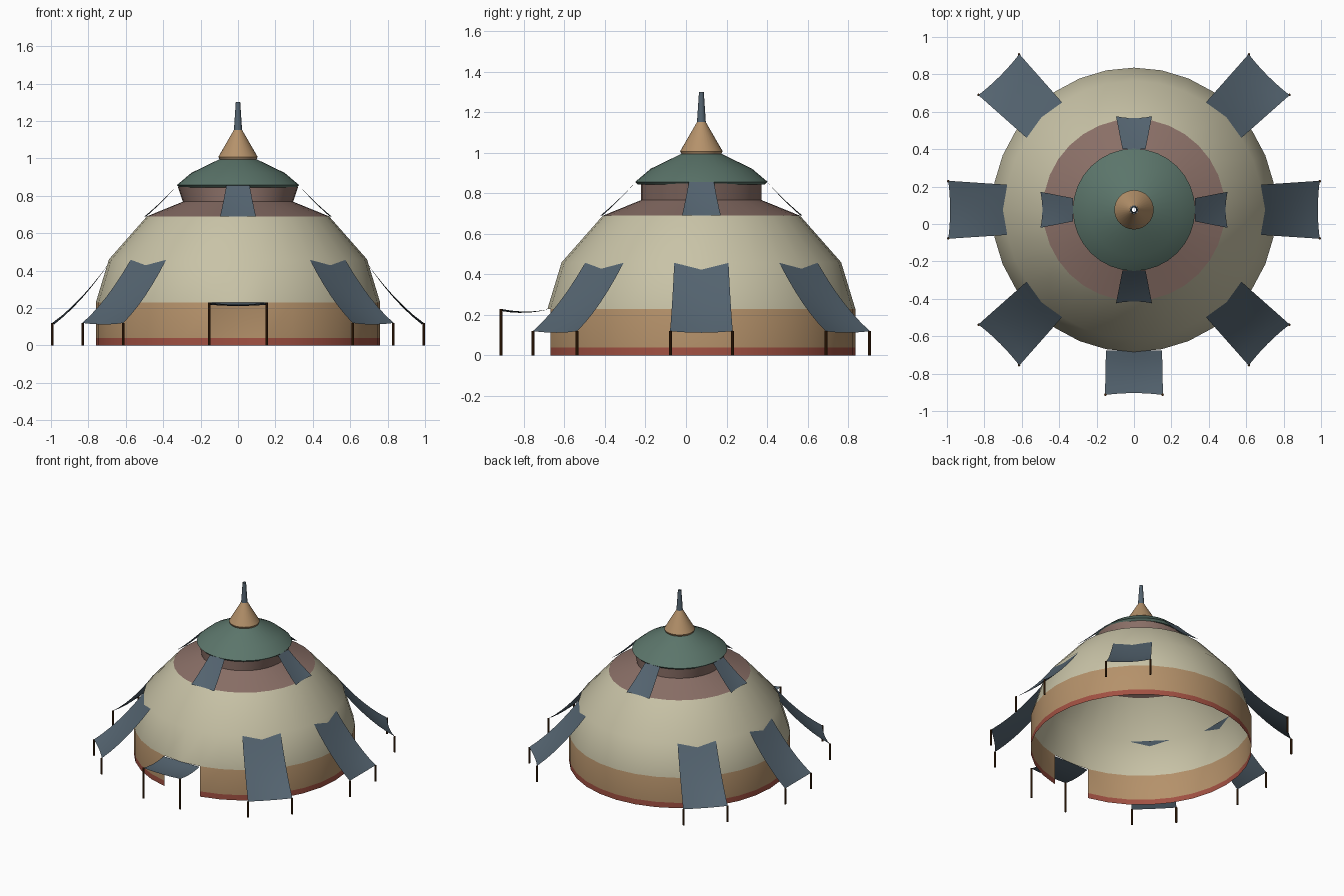
import bpy, bmesh, math

if "Cube" in bpy.data.objects:
    bpy.data.objects.remove(bpy.data.objects["Cube"])

CY = 0.076      # centre of the round tent in y
SEG = 32


def mat(name, c):
    m = bpy.data.materials.new(name)
    m.diffuse_color = (*c, 1)
    m.use_nodes = True
    m.node_tree.nodes["Principled BSDF"].inputs["Base Color"].default_value = m.diffuse_color
    return m


CREAM = mat("cream canvas", (0.58, 0.545, 0.385))
TAN = mat("tan canvas", (0.46, 0.285, 0.145))
RED = mat("red trim", (0.36, 0.082, 0.055))
MAUVE = mat("mauve canvas", (0.255, 0.16, 0.135))
GREEN = mat("green canvas", (0.105, 0.178, 0.145))
SLATE = mat("slate cloth", (0.089, 0.127, 0.162))
WOOD = mat("dark wood", (0.06, 0.02, 0.004))


def finish(name, bm, mats, angle=35):
    me = bpy.data.meshes.new(name)
    bm.to_mesh(me)
    bm.free()
    for m in mats:
        me.materials.append(m)
    ob = bpy.data.objects.new(name, me)
    bpy.context.collection.objects.link(ob)
    bpy.ops.object.select_all(action='DESELECT')
    ob.select_set(True)
    bpy.context.view_layer.objects.active = ob
    bpy.ops.object.shade_smooth_by_angle(angle=math.radians(angle))
    return ob


def revolve(profile, seg=SEG):
    """Open surface of revolution; profile runs bottom to top as (rx, ry, z)."""
    bm = bmesh.new()
    rings = []
    for p in profile:
        rx, ry, z = p if len(p) == 3 else (p[0], p[0], p[1])
        rings.append([bm.verts.new((rx * math.cos(2 * math.pi * i / seg),
                                    CY + ry * math.sin(2 * math.pi * i / seg), z))
                      for i in range(seg)])
    for a, b in zip(rings, rings[1:]):
        for i in range(seg):
            j = (i + 1) % seg
            bm.faces.new((a[i], a[j], b[j], b[i]))
    return bm


def sheet(name, angle, outer, inner, sag, cross, n=6):
    """Sagging cloth; outer and inner are (radius, z, half width)."""
    bm = bmesh.new()
    d = (math.cos(angle), math.sin(angle))
    grid = []
    for k in range(n + 1):
        t = k / n
        r, z, w = [a + (b - a) * t for a, b in zip(outer, inner)]
        row = []
        for i in range(n + 1):
            s = 2 * i / n - 1
            bulge = 1 - s * s
            rr = r - 0.01 * bulge * (1 - t)
            zz = z - sag * 4 * t * (1 - t) - cross * bulge * (1 - t)
            row.append(bm.verts.new((d[0] * rr - d[1] * w * s,
                                     CY + d[1] * rr + d[0] * w * s, zz)))
        grid.append(row)
    for a, b in zip(grid, grid[1:]):
        for i in range(n):
            bm.faces.new((a[i], a[i + 1], b[i + 1], b[i]))
    bmesh.ops.recalc_face_normals(bm, faces=bm.faces)
    if sum(f.normal.z for f in bm.faces) < 0:
        bmesh.ops.reverse_faces(bm, faces=bm.faces)
    finish(name, bm, [SLATE], 60)


def posts(name, angle, radius, half, height):
    """Pair of poles under the outer corners of a cloth."""
    bm = bmesh.new()
    d = (math.cos(angle), math.sin(angle))
    for s in (-half, half):
        g = bmesh.ops.create_cone(bm, cap_ends=True, segments=8, radius1=0.007,
                                  radius2=0.007, depth=height)
        bmesh.ops.translate(bm, verts=g["verts"],
                            vec=(d[0] * radius - d[1] * s,
                                 CY + d[1] * radius + d[0] * s, height / 2))
    finish(name, bm, [WOOD])


# Main tent wall and dome, with the doorway cut out at the front
bm = revolve([(0.76, 0), (0.76, 0.04), (0.76, 0.23), (0.69, 0.46), (0.487, 0.69)])
door = []
for f in bm.faces:
    c = f.calc_center_median()
    f.material_index = 0 if c.z < 0.04 else 1 if c.z < 0.23 else 2
    if c.z < 0.23 and c.y < 0 and abs(c.x) < 0.1:
        door.append(f)
bmesh.ops.delete(bm, geom=door, context='FACES')
finish("tent_body", bm, [RED, TAN, CREAM])

# Upper roof band and the neck under the cap
finish("roof_band", revolve([(0.487, 0.69), (0.295, 0.768)]), [MAUVE])
finish("roof_neck", revolve([(0.295, 0.298, 0.768), (0.322, 0.298, 0.848)]), [MAUVE])

# Cap, finial cone and open spire
finish("roof_cap", revolve([(0.312, 0.843), (0.327, 0.857), (0.25, 0.922), (0.1, 0.995)]), [GREEN])
finish("finial_cone", revolve([(0.098, 0.993), (0.105, 1.008), (0.022, 1.152)]), [TAN])
finish("spire", revolve([(0.022, 1.15), (0.012, 1.3)], 12), [SLATE])

# Vent flaps between cap and dome
for i, side in enumerate(("right", "back", "left", "front")):
    sheet("vent_flap_" + side, i * math.pi / 2, (0.5, 0.69, 0.096),
          (0.325, 0.856, 0.062), 0.006, 0)

# Canopies round the tent, with their poles
for i, side in enumerate(("right", "back_right", "back_left", "left", "front_left", "front_right")):
    deg = (0, 45, 135, 180, 225, 315)[i]
    a = math.radians(deg)
    r = 0.993 if deg % 90 == 0 else 1.022
    sheet("canopy_" + side, a, (r, 0.12, 0.155), (0.677, 0.458, 0.134), 0.028, 0.008)
    posts("canopy_poles_" + side, a, r, 0.153, 0.12)

# Door awning and its poles
sheet("door_awning", -math.pi / 2, (0.99, 0.23, 0.155), (0.752, 0.228, 0.15), 0.012, 0.012)
posts("door_awning_poles", -math.pi / 2, 0.989, 0.153, 0.23)
